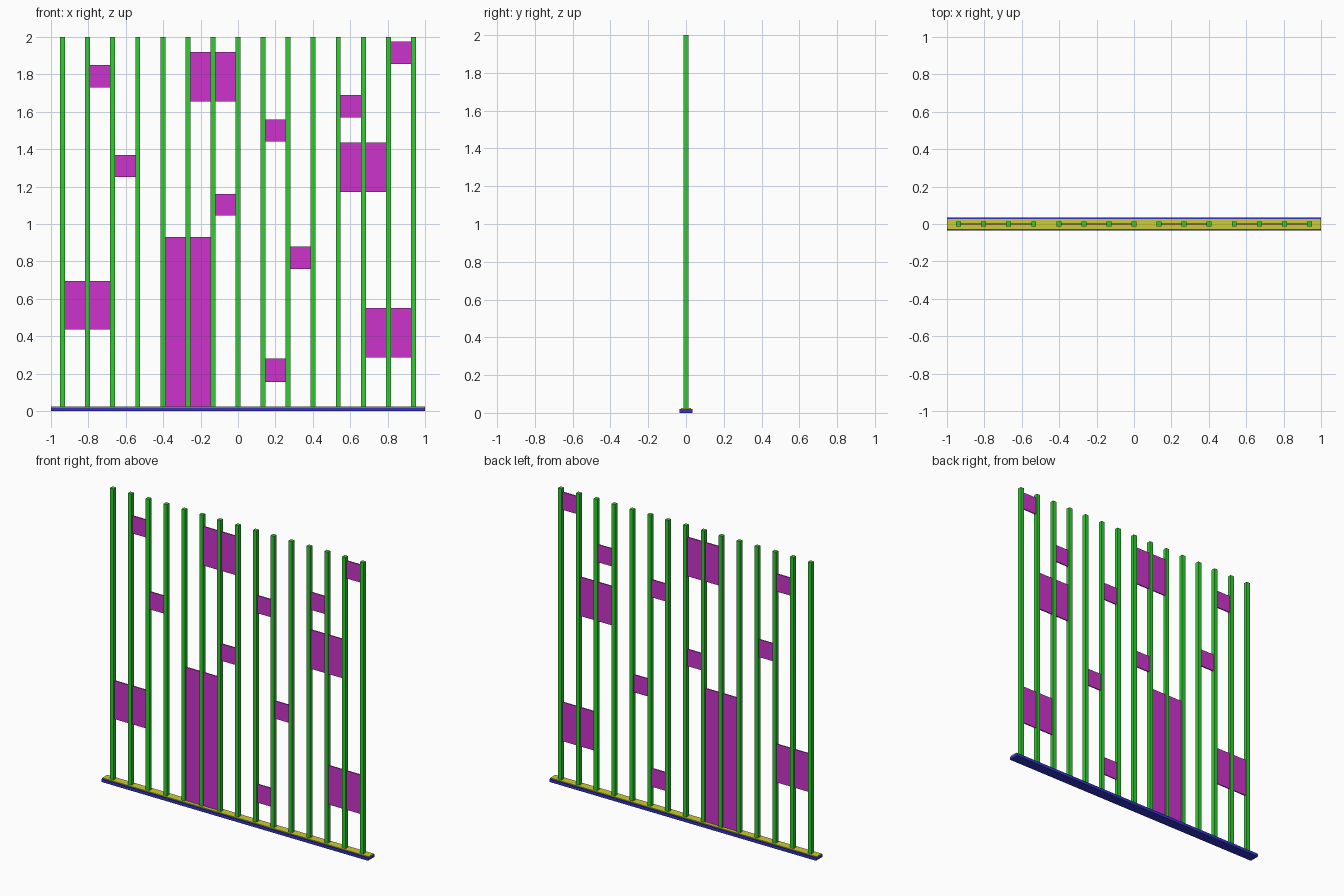
import bpy

default = bpy.data.objects.get("Cube")
if default:
    bpy.data.objects.remove(default, do_unlink=True)


def material(name, colour):
    mat = bpy.data.materials.new(name)
    mat.use_nodes = True
    rgba = (*colour, 1)
    mat.diffuse_color = rgba
    mat.node_tree.nodes["Principled BSDF"].inputs["Base Color"].default_value = rgba
    return mat


HIGH, LOW = 0.604, 0.033
green = material("green", (LOW, HIGH, LOW))
magenta = material("magenta", (HIGH, LOW, HIGH))
yellow = material("yellow", (HIGH, HIGH, LOW))
blue = material("blue", (LOW, LOW, HIGH))


def box(name, x, y, z, mat):
    """Box filling the given (low, high) ranges."""
    bpy.ops.mesh.primitive_cube_add(size=1, location=[sum(r) / 2 for r in (x, y, z)])
    obj = bpy.context.object
    obj.name = name
    obj.scale = [r[1] - r[0] for r in (x, y, z)]
    bpy.ops.object.transform_apply(location=False, rotation=False, scale=True)
    obj.data.materials.append(mat)
    return obj


SPACING, HALF_BAR = 0.134, 0.0133
BASE_TOP = 0.025


def bar_x(i):
    return (i - 7) * SPACING


# Base plank with a thin top strip
box("base_plank", (-1, 1), (-0.035, 0.035), (0, 0.02), blue)
box("base_top_strip", (-1, 1), (-0.027, 0.027), (0.02, BASE_TOP), yellow)

# Upright bars
for i in range(15):
    x = bar_x(i)
    box(f"bar_{i + 1}", (x - HALF_BAR, x + HALF_BAR),
        (-HALF_BAR, HALF_BAR), (BASE_TOP, 2), green)

# Infill panels: first bay, number of bays, bottom, top
panels = [
    (0, 2, 0.435, 0.695), (1, 1, 1.73, 1.85), (2, 1, 1.25, 1.37),
    (4, 2, BASE_TOP, 0.93), (5, 2, 1.655, 1.92), (6, 1, 1.045, 1.16),
    (8, 1, 1.44, 1.56), (8, 1, 0.155, 0.28), (9, 1, 0.76, 0.88),
    (11, 1, 1.57, 1.69), (11, 2, 1.17, 1.435), (12, 2, 0.285, 0.55),
    (13, 1, 1.855, 1.975),
]
for n, (first, count, bottom, top) in enumerate(panels, 1):
    for bay in range(first, first + count):
        box(f"panel_{n}_bay_{bay + 1}",
            (bar_x(bay) + HALF_BAR, bar_x(bay + 1) - HALF_BAR),
            (-0.004, 0.004), (bottom, top), magenta)
